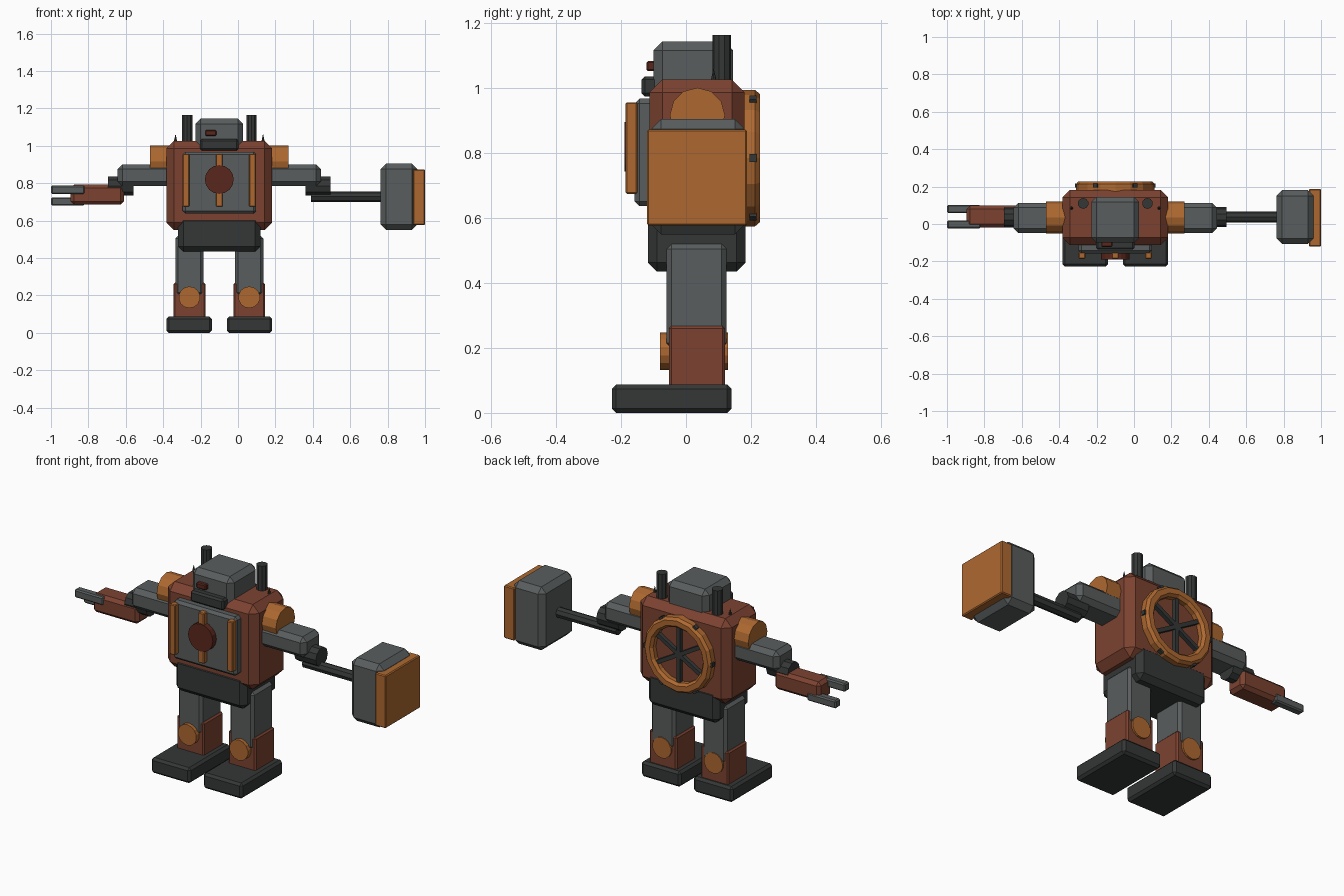
import bpy, bmesh
from math import pi, cos, sin
from mathutils import Matrix, Vector

if "Cube" in bpy.data.objects:
    bpy.data.objects.remove(bpy.data.objects["Cube"])

CX = -0.10  # middle of the body; the hammer makes the model lopsided


def material(name, rgb):
    m = bpy.data.materials.new(name)
    m.diffuse_color = (*rgb, 1)
    m.use_nodes = True
    m.node_tree.nodes["Principled BSDF"].inputs["Base Color"].default_value = m.diffuse_color
    return m


RUST = material("rust", (0.20, 0.055, 0.03))
ORANGE = material("orange", (0.42, 0.14, 0.03))
DARK = material("dark", (0.035, 0.038, 0.038))
GREY = material("steel", (0.10, 0.11, 0.11))
RED = material("red", (0.10, 0.02, 0.012))


def finish(name, bm, mat):
    bmesh.ops.recalc_face_normals(bm, faces=bm.faces)
    me = bpy.data.meshes.new(name)
    bm.to_mesh(me)
    bm.free()
    me.materials.append(mat)
    ob = bpy.data.objects.new(name, me)
    bpy.context.collection.objects.link(ob)
    return ob


def box(name, x, y, z, mat, bevel=0.0):
    """Chamfered box from (min, max) ranges."""
    bm = bmesh.new()
    bmesh.ops.create_cube(bm, size=1)
    for v in bm.verts:
        v.co = [r[0] + (c + 0.5) * (r[1] - r[0]) for c, r in zip(v.co, (x, y, z))]
    if bevel:
        bmesh.ops.bevel(bm, geom=bm.edges[:], offset=bevel, segments=1,
                        profile=0.5, affect='EDGES')
    return finish(name, bm, mat)


def rod(name, a, b, r, mat, sides=12, r2=None):
    """Cylinder or cone from point a to point b."""
    a, b = Vector(a), Vector(b)
    bm = bmesh.new()
    rot = Vector((0, 0, 1)).rotation_difference(b - a).to_matrix().to_4x4()
    bmesh.ops.create_cone(bm, cap_ends=True, segments=sides, radius1=r,
                          radius2=r if r2 is None else r2, depth=(b - a).length,
                          matrix=Matrix.Translation((a + b) / 2) @ rot)
    return finish(name, bm, mat)


def both(x0, x1, side):
    """Mirrored x range, measured from the body middle."""
    return tuple(sorted((CX + side * x0, CX + side * x1)))


# torso, pelvis and head
box("torso", (-0.383, 0.183), (-0.113, 0.181), (0.55, 1.027), RUST, 0.04)
box("pelvis", (-0.32, 0.12), (-0.117, 0.184), (0.435, 0.625), DARK, 0.028)
box("head", (-0.228, 0.028), (-0.10, 0.145), (0.97, 1.145), GREY, 0.028)
box("jaw", (-0.203, 0.003), (-0.137, 0.0), (0.975, 1.037), DARK, 0.01)
box("eye", (-0.175, -0.115), (-0.122, -0.08), (1.053, 1.084), RED, 0.005)

# chest plate with bars and disc
box("chest_plate", (-0.297, 0.097), (-0.158, -0.09), (0.637, 0.968), GREY, 0.015)
for i, x in enumerate((-0.278, CX, 0.078)):
    box(f"chest_bar_{i}", (x - 0.018, x + 0.018), (-0.186, -0.15), (0.675, 0.957), ORANGE, 0.004)
rod("chest_disc", (CX, -0.15, 0.82), (CX, -0.19, 0.82), 0.077, RED, 16)

# paired parts: stacks, spikes, shoulders, arms, legs
for s, n in ((-1, "right"), (1, "left")):
    x = CX + s * 0.172
    rod(f"{n}_exhaust", (x, 0.11, 0.98), (x, 0.11, 1.165), 0.029, DARK, 10)
    x = CX + s * 0.234
    rod(f"{n}_spike", (x, 0.085, 0.99), (x, 0.085, 1.06), 0.016, DARK, 8, 0.001)
    rod(f"{n}_shoulder", (CX + s * 0.24, 0.035, 0.917), (CX + s * 0.37, 0.035, 0.917),
        0.085, ORANGE, 12)
    box(f"{n}_upper_arm", both(0.25, 0.543, s), (-0.048, 0.112), (0.785, 0.90), GREY, 0.025)
    rod(f"{n}_elbow", (CX + s * 0.46, 0.037, 0.785), (CX + s * 0.594, 0.037, 0.785),
        0.053, DARK, 10)
    box(f"{n}_leg", both(0.085, 0.235, s), (-0.06, 0.125), (0.20, 0.52), GREY, 0.015)
    box(f"{n}_shin", both(0.075, 0.245, s), (-0.053, 0.12), (0.07, 0.268), RUST, 0.008)
    rod(f"{n}_knee", (CX + s * 0.16, -0.08, 0.19), (CX + s * 0.16, 0.13, 0.19), 0.058, ORANGE, 14)
    box(f"{n}_foot", both(0.04, 0.283, s), (-0.228, 0.14), (0, 0.087), DARK, 0.013)

# gripper hand
box("right_forearm", (-0.895, -0.61), (-0.018, 0.098), (0.685, 0.792), RUST, 0.018)
box("upper_finger", (-1.0, -0.82), (-0.024, 0.02), (0.742, 0.788), GREY, 0.007)
box("lower_finger", (-1.0, -0.82), (0.058, 0.102), (0.68, 0.725), GREY, 0.007)

# hammer
rod("hammer_shaft", (0.39, 0.037, 0.728), (0.80, 0.037, 0.728), 0.029, DARK, 8)
box("hammer_head", (0.762, 0.96), (-0.107, 0.181), (0.55, 0.905), GREY, 0.03)
box("hammer_face", (0.935, 1.0), (-0.12, 0.188), (0.577, 0.873), ORANGE, 0.005)

# round vent on the back: bevelled ring spun about y
hub = Vector((CX, 0, 0.785))
bm = bmesh.new()
profile = [(0.155, 0.17), (0.21, 0.17), (0.21, 0.213), (0.197, 0.228), (0.168, 0.228), (0.155, 0.213)]
vs = [bm.verts.new((CX + r, y, hub.z)) for r, y in profile]
es = [bm.edges.new((vs[i], vs[(i + 1) % 6])) for i in range(6)]
bmesh.ops.spin(bm, geom=vs + es, cent=hub, axis=(0, 1, 0), angle=2 * pi, steps=16)
bmesh.ops.remove_doubles(bm, verts=bm.verts, dist=1e-4)
finish("vent_ring", bm, ORANGE)
rod("vent_backing", (CX, 0.16, hub.z), (CX, 0.188, hub.z), 0.165, RUST, 16)
for i in range(3):
    a = pi / 3 * i + pi / 6
    spoke = box(f"vent_spoke_{i}", (-0.16, 0.16), (0.185, 0.21), (-0.011, 0.011), DARK)
    spoke.location, spoke.rotation_euler = hub, (0, -a, 0)
for i in range(6):
    a = pi / 3 * i
    bolt = box(f"vent_bolt_{i}", (0.19, 0.215), (0.195, 0.217), (-0.012, 0.012), DARK)
    bolt.location, bolt.rotation_euler = hub, (0, -a, 0)
